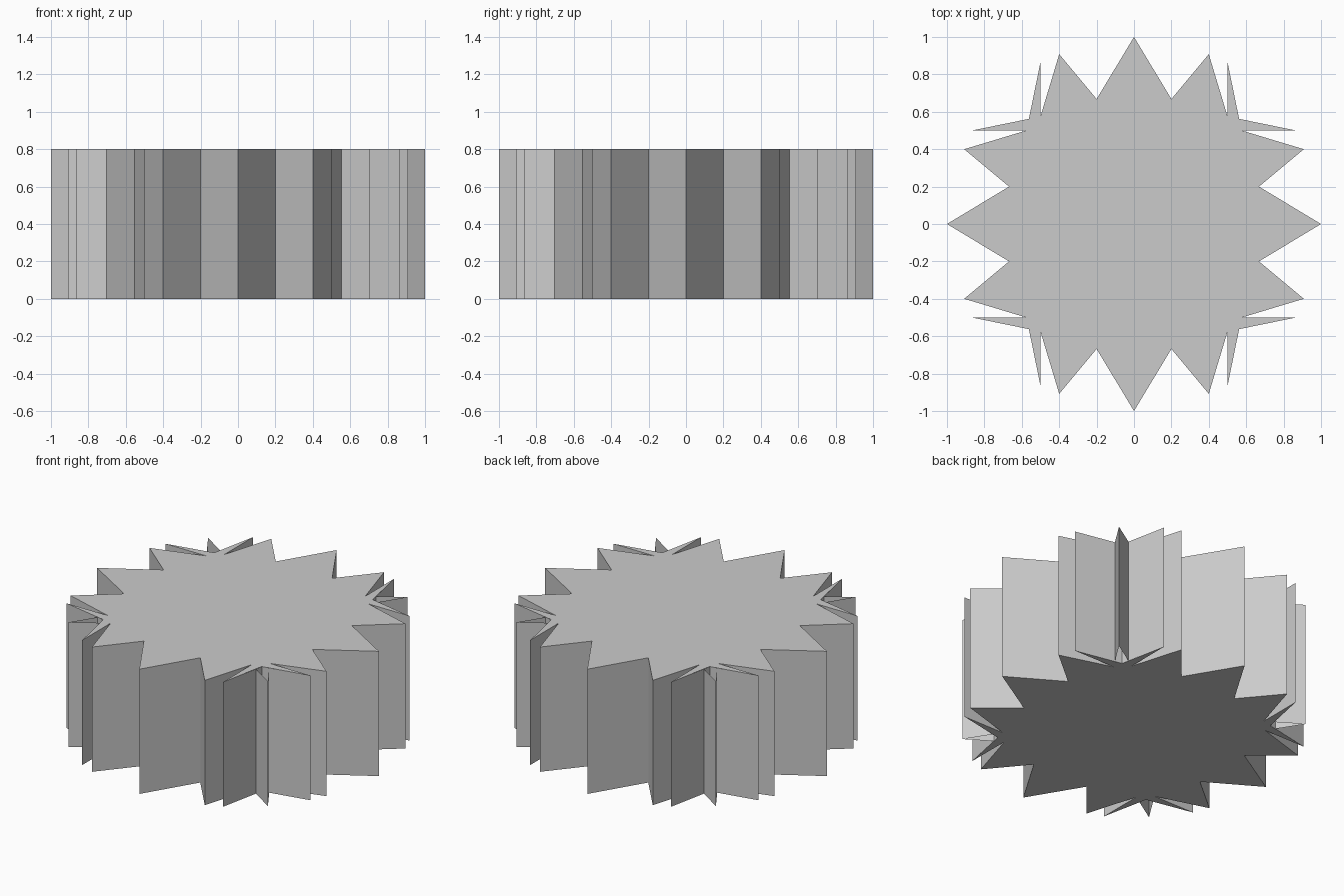
import bpy
import bmesh

if "Cube" in bpy.data.objects:
    bpy.data.objects.remove(bpy.data.objects["Cube"])

HEIGHT = 0.8

# One quarter of the star; the wall path crosses itself at the diagonal tooth
A, B = (0.575, 0.5), (0.5, 0.575)
START = [(1, 0), (0.668, 0.2), (0.908, 0.4), A, (0.866, 0.5)]
END = [(0.5, 0.866), B, (0.4, 0.908), (0.2, 0.668)]
WALL_QUARTER = START + [B, (0.707, 0.707), A] + END
CAP_QUARTER = START + [(0.562, 0.562)] + END


def full_turn(quarter):
    """Repeat a quarter outline four times around the z axis."""
    points, turn = [], list(quarter)
    for _ in range(4):
        points += turn
        turn = [(-y, x) for x, y in turn]
    return points


bm = bmesh.new()

# Side walls: one upright quad per outline segment
path = full_turn(WALL_QUARTER)
lower = [bm.verts.new((x, y, 0)) for x, y in path]
upper = [bm.verts.new((x, y, HEIGHT)) for x, y in path]
for i in range(len(path)):
    j = (i + 1) % len(path)
    bm.faces.new((lower[i], lower[j], upper[j], upper[i]))

# Flat caps, leaving the diagonal teeth open
cap = full_turn(CAP_QUARTER)
bm.faces.new([bm.verts.new((x, y, HEIGHT)) for x, y in cap])
bm.faces.new([bm.verts.new((x, y, 0)) for x, y in reversed(cap)])

mesh = bpy.data.meshes.new("star_prism")
bm.to_mesh(mesh)
bm.free()
bpy.context.collection.objects.link(bpy.data.objects.new("star_prism", mesh))
